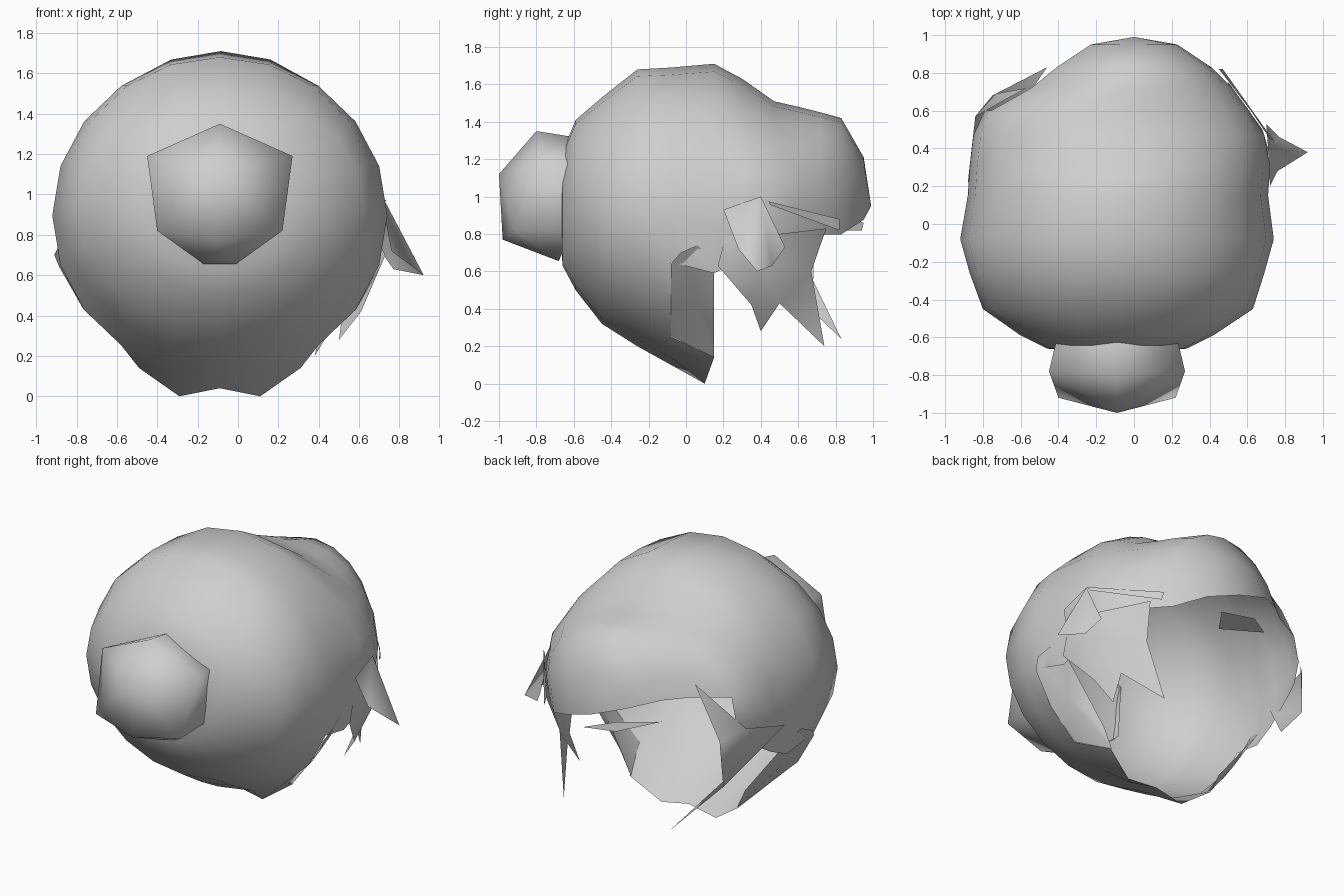
import bpy, bmesh, math

grey = bpy.data.materials.new("plain_grey")
grey.diffuse_color = (0.62, 0.62, 0.62, 1)


def finish(name, verts, faces, angle=80):
    me = bpy.data.meshes.new(name)
    me.from_pydata(verts, [], faces)
    me.materials.append(grey)
    bm = bmesh.new()
    bm.from_mesh(me)
    bmesh.ops.remove_doubles(bm, verts=bm.verts, dist=0.0005)
    bmesh.ops.recalc_face_normals(bm, faces=bm.faces)
    bm.to_mesh(me)
    bm.free()
    ob = bpy.data.objects.new(name, me)
    bpy.context.collection.objects.link(ob)
    bpy.context.view_layer.objects.active = ob
    ob.select_set(True)
    bpy.ops.object.shade_smooth_by_angle(angle=math.radians(angle))
    ob.select_set(False)
    return ob


# Head shell: rings along y given as (y, left, right, bottom, top)
RINGS = [(-0.68, -0.09, -0.09, 0.95, 0.95), (-0.66, -0.46, 0.28, 0.63, 1.24),
         (-0.59, -0.60, 0.42, 0.50, 1.41), (-0.45, -0.80, 0.63, 0.32, 1.53),
         (-0.26, -0.87, 0.69, 0.20, 1.68), (-0.08, -0.92, 0.74, 0.10, 1.69),
         (0.14, -0.88, 0.71, 0.00, 1.71), (0.30, -0.87, 0.72, 0.15, 1.63),
         (0.47, -0.85, 0.69, 0.38, 1.51), (0.60, -0.79, 0.61, 0.42, 1.48),
         (0.72, -0.57, 0.52, 0.45, 1.45), (0.83, -0.43, 0.41, 0.47, 1.42),
         (0.95, -0.24, 0.23, 0.70, 1.21), (0.99, 0.0, 0.0, 0.95, 0.95)]
SEG = 20
verts, faces = [], []
for i, (y, l, r, b, t) in enumerate(RINGS):
    for s in range(SEG):
        a = 2 * math.pi * s / SEG
        x = (l + r) / 2 + (r - l) / 2 * math.sin(a)
        z = (b + t) / 2 + (t - b) / 2 * math.cos(a)
        if i == 6:
            y = 0.15
            if s in (9, 10, 11):              # wavy lower lip
                y, z = 0.10, 0.04 if s == 10 else 0.0
                x = -0.09 + 0.20 * (10 - s)
            elif s in (8, 12):
                x, z = -0.09 + 0.10 * (10 - s) * 2, 0.14
        verts.append((x, y, z))


def last_ring(s):
    """How far back each strip of the shell reaches; the lower back is open."""
    if s < 6 or s >= 16:
        return len(RINGS) - 1
    return {6: 5, 7: 5, 12: 5, 13: 5, 14: 9, 15: 9}.get(s, 6)


for s in range(SEG):
    n = (s + 1) % SEG
    for i in range(last_ring(s)):
        faces.append((i * SEG + s, i * SEG + n, (i + 1) * SEG + n, (i + 1) * SEG + s))
finish("head_shell", verts, faces)

# Dented cheek patches closing the lower sides
DENT = [(0.705, -0.08, 0.64), (0.73, -0.03, 0.70), (0.71, 0.06, 0.74),
        (0.66, 0.15, 0.66), (0.36, 0.15, 0.27), (0.30, 0.15, 0.14),
        (0.40, -0.08, 0.255), (0.585, -0.08, 0.43), (0.56, 0.05, 0.45)]
fan = [(i, (i + 1) % 8, 8) for i in range(8)]
for side in ("right", "left"):
    finish(side + "_cheek_patch",
           [(x if side == "right" else -0.18 - x, y, z) for x, y, z in DENT], fan)

# Snout: faceted five sided blob, centred on x = -0.09, z = 1.0
P = {"tip": (0, -1.0, 0.12), "chin": (0, -0.98, -0.23),
     "top": (0, -0.80, 0.35), "top_back": (0, -0.61, 0.32)}
SIDE = {"up": (0.36, -0.78, 0.19), "low": (0.31, -0.92, -0.18),
        "base": (0.08, -0.68, -0.345), "up_back": (0.32, -0.61, 0.17),
        "low_back": (0.30, -0.61, -0.18)}
for k, (x, y, z) in SIDE.items():
    P[k + "+"], P[k + "-"] = (x, y, z), (-x, y, z)
names = list(P)
faces = [tuple(names.index(k) for k in ("chin", "base+", "base-"))]
for q in "+-":
    for f in (("tip", "top", "up*"), ("tip", "up*", "low*"), ("tip", "low*", "chin"),
              ("chin", "low*", "base*"), ("top", "top_back", "up_back*", "up*"),
              ("up*", "up_back*", "low_back*", "low*"), ("low*", "low_back*", "base*")):
        faces.append(tuple(names.index(k.replace("*", q)) for k in f))
finish("snout", [(x - 0.09, y, z + 1.0) for x, y, z in P.values()], faces, 100)

# Ragged right panel below the rim
finish("right_panel",
       [(0.70, 0.17, 0.63), (0.61, 0.35, 0.42), (0.50, 0.40, 0.28), (0.52, 0.50, 0.43),
        (0.38, 0.74, 0.20), (0.46, 0.67, 0.60), (0.50, 0.75, 0.83), (0.71, 0.40, 0.66),
        (0.70, 0.22, 0.82), (0.68, 0.50, 0.80)],
       [(0, 1, 7), (1, 2, 3), (1, 3, 7), (3, 4, 5), (3, 5, 7), (5, 6, 9),
        (5, 9, 7), (0, 7, 8), (7, 9, 8)], 180)

# Outward spike on the right
finish("right_spike",
       [(0.72, 0.20, 0.93), (0.76, 0.28, 0.72), (0.92, 0.38, 0.60),
        (0.77, 0.46, 0.63), (0.70, 0.53, 0.73), (0.71, 0.40, 1.00)],
       [(0, 1, 5), (1, 2, 5), (2, 3, 5), (3, 4, 5)], 180)

# Thin sliver along the right rear
finish("right_sliver",
       [(0.74, 0.44, 0.975), (0.45, 0.82, 0.88), (0.47, 0.82, 0.82), (0.72, 0.45, 0.955)],
       [(0, 1, 2, 3)])

# Long pointed left panel
finish("left_spike",
       [(-0.57, 0.72, 1.20), (-0.73, 0.69, 0.85), (-0.75, 0.68, 0.55),
        (-0.46, 0.83, 0.24), (-0.88, 0.22, 0.82), (-0.84, 0.57, 0.92)],
       [(0, 1, 5), (1, 2, 5), (2, 4, 5), (2, 3, 4)], 180)

# Small torn lip under the back rim
finish("back_lip",
       [(-0.02, 0.77, 0.82), (-0.37, 0.78, 0.92), (-0.15, 0.95, 0.86), (0.10, 0.94, 0.82)],
       [(0, 1, 2), (0, 2, 3)])
